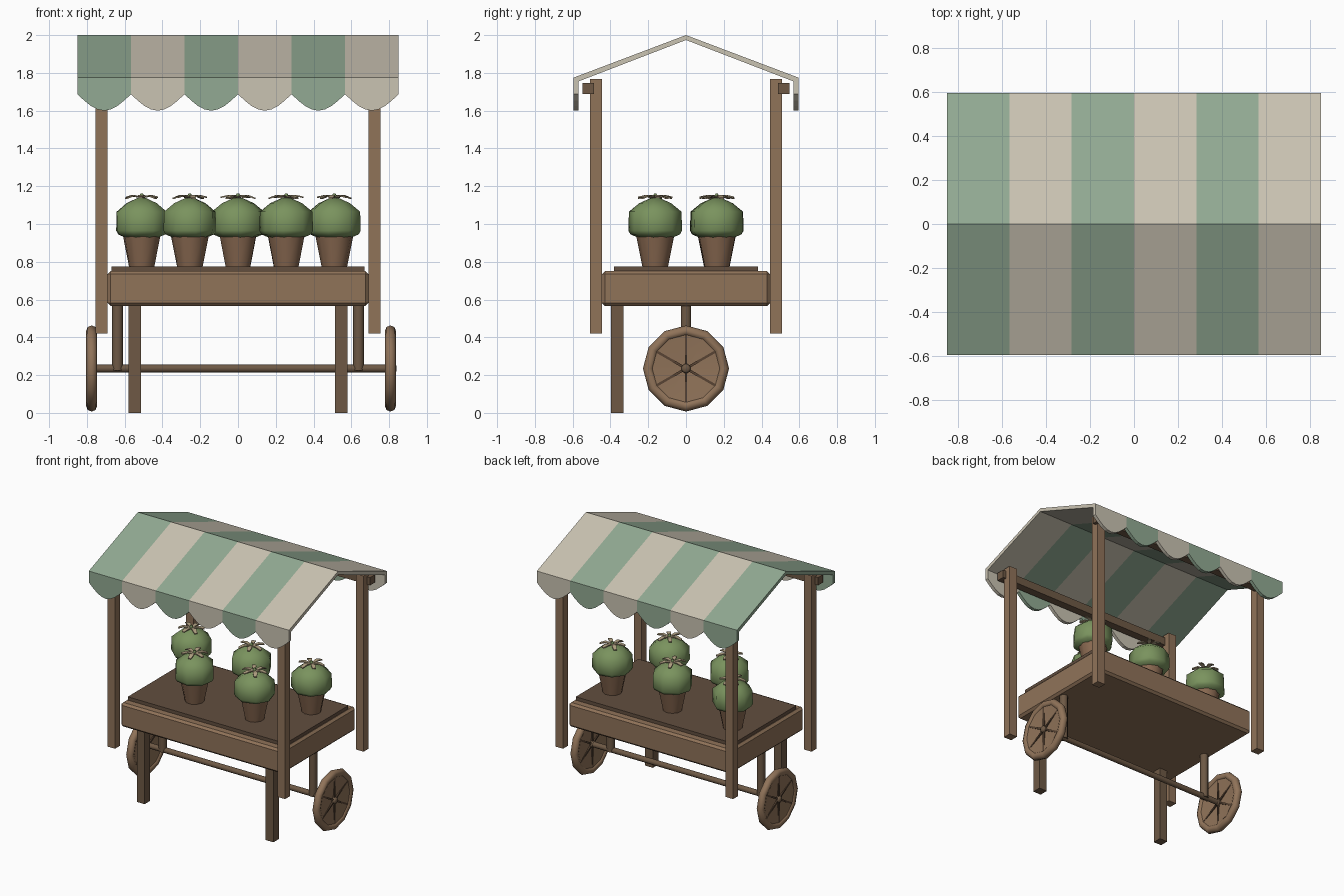
import bpy, bmesh, math
from mathutils import Matrix, Vector

cube = bpy.data.objects.get("Cube")
if cube:
    bpy.data.objects.remove(cube, do_unlink=True)


def material(name, r, g, b):
    """Flat colour given as 0-255 display values, stored as linear."""
    lin = [((c / 255 + 0.055) / 1.055) ** 2.4 for c in (r, g, b)] + [1]
    m = bpy.data.materials.new(name)
    m.use_nodes = True
    m.diffuse_color = lin
    m.node_tree.nodes["Principled BSDF"].inputs["Base Color"].default_value = lin
    return m


GREEN = material("awning_green", 146, 170, 147)
CREAM = material("awning_cream", 202, 195, 178)
WOOD = material("light_wood", 144, 115, 89)
DARK = material("dark_wood", 110, 89, 69)
BOARD = material("tray_board_brown", 98, 78, 63)
SPOKE = material("spoke_brown", 88, 68, 52)
CLAY = material("clay", 136, 104, 80)
LEAF = material("foliage_green", 122, 147, 94)
PETAL = material("petal_tan", 176, 160, 130)


def add(name, bm, *mats, smooth=None):
    bmesh.ops.recalc_face_normals(bm, faces=bm.faces)
    me = bpy.data.meshes.new(name)
    bm.to_mesh(me)
    bm.free()
    ob = bpy.data.objects.new(name, me)
    bpy.context.collection.objects.link(ob)
    for m in mats:
        me.materials.append(m)
    if smooth:
        bpy.ops.object.select_all(action="DESELECT")
        ob.select_set(True)
        bpy.context.view_layer.objects.active = ob
        bpy.ops.object.shade_smooth_by_angle(angle=math.radians(smooth))
    return ob


def box(name, x, y, z, mat, bevel=0):
    """Box from (min, max) ranges."""
    bm = bmesh.new()
    size = [r[1] - r[0] for r in (x, y, z)]
    mid = [(r[1] + r[0]) / 2 for r in (x, y, z)]
    bmesh.ops.create_cube(bm, size=1, matrix=Matrix.Translation(mid) @ Matrix.Diagonal((*size, 1)))
    if bevel:
        bmesh.ops.bevel(bm, geom=bm.edges[:], offset=bevel, segments=1, affect="EDGES")
    return add(name, bm, mat)


def lathe(name, profile, segs, mat, loc, turn=0, along_x=False, smooth=60, closed=False):
    """Revolve (radius, height) points around z, or around x."""
    bm = bmesh.new()
    rings = []
    for r, h in profile:
        ring = []
        for i in range(segs):
            a = turn + math.tau * i / segs
            p = Vector((r * math.cos(a), r * math.sin(a), h))
            ring.append(bm.verts.new((p.z, p.x, p.y) if along_x else p))
        rings.append(ring)
    pairs = list(zip(rings, rings[1:])) + ([(rings[-1], rings[0])] if closed else [])
    for a, b in pairs:
        for i in range(segs):
            j = (i + 1) % segs
            bm.faces.new((a[i], a[j], b[j], b[i]))
    if not closed:
        bm.faces.new(rings[0])
        bm.faces.new(rings[-1])
    bmesh.ops.translate(bm, verts=bm.verts, vec=loc)
    return add(name, bm, mat, smooth=smooth)


def prism(bm, points, offset, index):
    """Extrude a polygon by an offset."""
    verts = [bm.verts.new(p) for p in points]
    start = bm.faces.new(verts)
    res = bmesh.ops.extrude_face_region(bm, geom=[start], use_keep_orig=True)
    moved = [v for v in res["geom"] if isinstance(v, bmesh.types.BMVert)]
    bmesh.ops.translate(bm, verts=moved, vec=offset)
    for f in {f for v in verts + moved for f in v.link_faces}:
        f.material_index = index


# Striped gable awning with a scalloped valance on both eaves
HALF, EAVE, STRIPES, THICK = 0.85, 0.595, 6, 0.026
width = 2 * HALF / STRIPES
roof, valance = bmesh.new(), bmesh.new()
for s in range(STRIPES):
    x0 = -HALF + s * width
    for side in (-1, 1):
        section = [(0, 2), (EAVE, 1.775), (EAVE, 1.745), (0, 2 - THICK)]
        prism(roof, [(x0, side * y, z) for y, z in section], (width, 0, 0), s % 2)
        scallop = [(x0, 1.765), (x0 + width, 1.765)]
        for i in range(9):
            t = 1 - i / 8
            scallop.append((x0 + t * width, 1.687 - 0.087 * math.sin(math.pi * t)))
        prism(valance, [(x, side * EAVE, z) for x, z in scallop], (0, -side * THICK, 0), s % 2)
add("awning_roof", roof, GREEN, CREAM)
add("awning_valance", valance, GREEN, CREAM)

# Posts and the beams carrying the awning
for sy, row in ((-1, "front"), (1, "back")):
    for sx, side in ((-1, "right"), (1, "left")):
        box(f"{row}_{side}_post", sorted((sx * 0.69, sx * 0.755)),
            sorted((sy * 0.445, sy * 0.507)), (0.42, 1.768), WOOD)
    box(f"{row}_beam", (-0.78, 0.78), sorted((sy * 0.487, sy * 0.547)), (1.687, 1.747), DARK)

# Tray with its inner board
box("tray", (-0.69, 0.69), (-0.445, 0.445), (0.566, 0.75), WOOD, bevel=0.016)
box("tray_board", (-0.67, 0.67), (-0.38, 0.38), (0.74, 0.776), BOARD)

# Legs, axle and its hangers
HUB = 0.235
for sx, side in ((-1, "right"), (1, "left")):
    x = sx * 0.547
    box(f"{side}_leg", (x - 0.033, x + 0.033), (-0.398, -0.332), (0, 0.57), DARK)
    lathe(f"{side}_axle_hanger", [(0.029, HUB - 0.01), (0.029, 0.57)], 10, DARK, (sx * 0.638, 0, 0))
lathe("axle", [(0.021, -0.8), (0.021, 0.83)], 10, DARK, (0, 0, HUB), along_x=True)

# Wheels: rounded rim, dished disc, hub and six spokes
for x, side in ((-0.775, "right"), (0.807, "left")):
    at = (x, 0, HUB)
    rim = [(0.2 + 0.028 * math.cos(a), 0.029 * math.sin(a))
           for a in (math.tau * i / 8 for i in range(8))]
    lathe(f"{side}_wheel_rim", rim, 12, WOOD, at, along_x=True, smooth=50, closed=True)
    lathe(f"{side}_wheel_disc", [(0.02, 0.005), (0.19, 0.018), (0.19, -0.018), (0.02, -0.005)],
          12, WOOD, at, along_x=True, smooth=20)
    lathe(f"{side}_hub", [(0.016, -0.031), (0.025, -0.022), (0.025, 0.022), (0.016, 0.031)],
          10, DARK, at, along_x=True)
    bm = bmesh.new()
    for i in range(3):
        spin = Matrix.Rotation(math.pi * i / 3, 4, "X")
        bmesh.ops.create_cube(bm, size=1, matrix=Matrix.Translation(at) @ spin
                              @ Matrix.Diagonal((0.034, 0.013, 0.36, 1)))
    add(f"{side}_wheel_spokes", bm, SPOKE)


def flower(name, x, y, z, turn):
    """Thin drooping petals around a small bud."""
    bm = bmesh.new()
    for i in range(6):
        a = turn + math.tau * i / 6
        droop = 0.006 * (i % 2)
        outline = [(0.008, -0.007, 0), (0.055, -0.016, 0.008), (0.092, -0.011, -droop),
                   (0.092, 0.011, -droop), (0.055, 0.016, 0.008), (0.008, 0.007, 0)]
        spin = Matrix.Translation((x, y, z)) @ Matrix.Rotation(a, 4, "Z")
        low = [bm.verts.new(spin @ Vector(p)) for p in outline]
        top = [bm.verts.new(v.co + Vector((0, 0, 0.007))) for v in low]
        for ring in (low, top):
            for k in (0, 1):
                bm.faces.new((ring[k], ring[k + 1], ring[4 - k], ring[5 - k]))
        for k in range(6):
            m = (k + 1) % 6
            bm.faces.new((low[k], low[m], top[m], top[k]))
    add(name + "_petals", bm, PETAL)
    lathe(name + "_bud", [(0.009, z - 0.01), (0.014, z + 0.01), (0.006, z + 0.024)], 6, LEAF, (x, y, 0))


# Potted plants in two staggered rows
spots = [(-0.51, 0.163), (0, 0.163), (0.51, 0.163), (-0.255, -0.163), (0.255, -0.163)]
for n, (x, y) in enumerate(spots, 1):
    turn = 0.45 * n
    lathe(f"pot_{n}", [(0.068, 0.774), (0.105, 0.96)], 10, CLAY, (x, y, 0), turn)
    lathe(f"plant_{n}", [(0.085, 0.925), (0.132, 0.945), (0.143, 0.965), (0.14, 1.065),
                         (0.085, 1.11), (0.025, 1.137)], 8, LEAF, (x, y, 0), turn, smooth=75)
    flower(f"flower_{n}", x, y, 1.138, turn)
